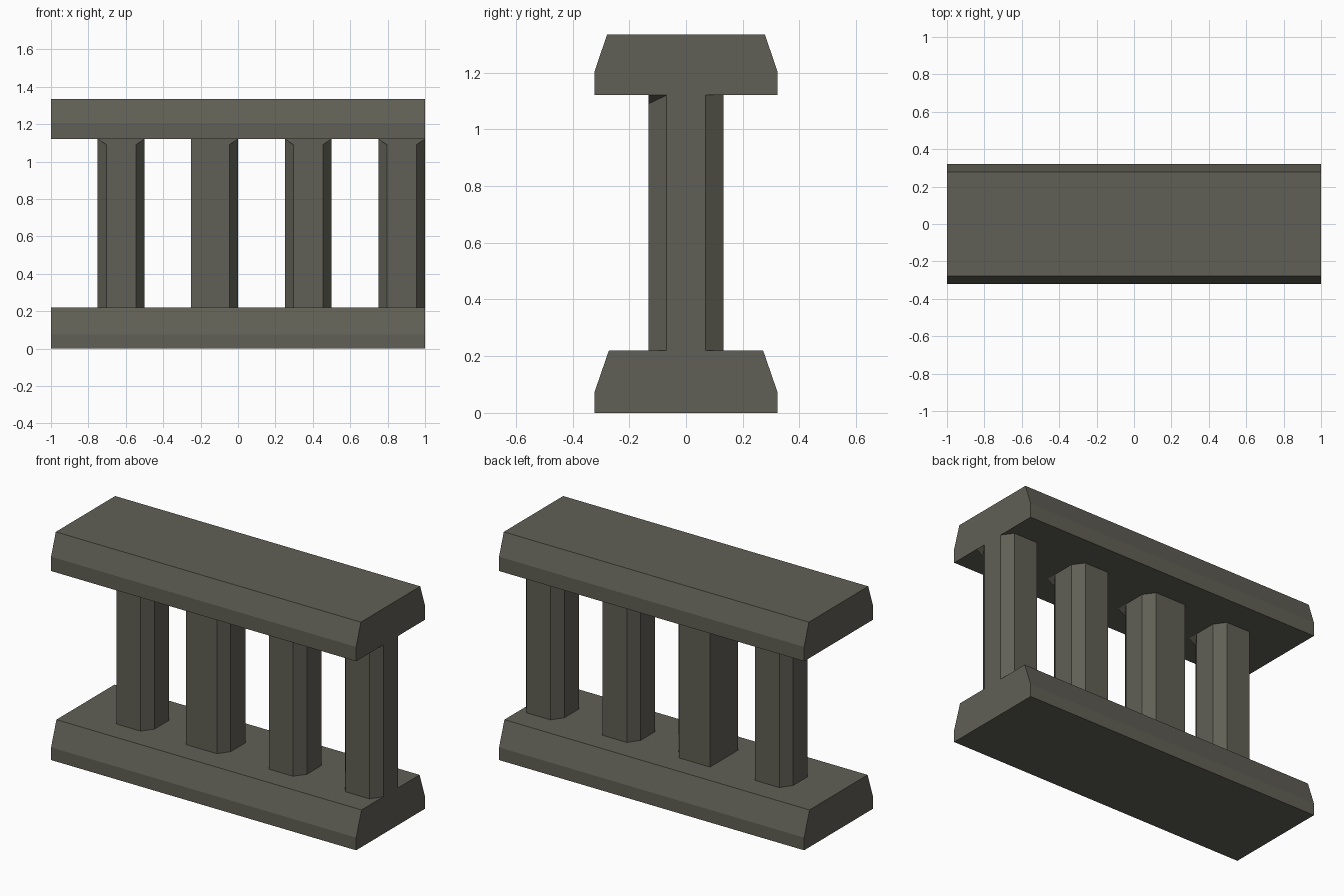
import bpy, bmesh

if "Cube" in bpy.data.objects:
    bpy.data.objects.remove(bpy.data.objects["Cube"])

stone = bpy.data.materials.new("dark_grey_stone")
stone.diffuse_color = (0.118, 0.115, 0.092, 1)
stone.use_nodes = True
stone.node_tree.nodes["Principled BSDF"].inputs["Base Color"].default_value = stone.diffuse_color


def finish(name, bm):
    bmesh.ops.recalc_face_normals(bm, faces=bm.faces)
    me = bpy.data.meshes.new(name)
    bm.to_mesh(me)
    bm.free()
    me.materials.append(stone)
    ob = bpy.data.objects.new(name, me)
    bpy.context.collection.objects.link(ob)


def prism(name, profile, offset):
    """Extrude a closed profile of 3D points along offset."""
    bm = bmesh.new()
    face = bm.faces.new([bm.verts.new(p) for p in profile])
    ext = bmesh.ops.extrude_face_region(bm, geom=[face], use_keep_orig=True)
    verts = [g for g in ext["geom"] if isinstance(g, bmesh.types.BMVert)]
    bmesh.ops.translate(bm, verts=verts, vec=offset)
    finish(name, bm)


def rail(name, z0, z1, z2, top):
    """Long beam with both upper long edges bevelled."""
    half = [(0.322, z0), (0.322, z1), (top, z2)]
    outline = half + [(-y, z) for y, z in reversed(half)]
    prism(name, [(-1, y, z) for y, z in outline], (2, 0, 0))


LOW, HIGH, D, S, C = 0.22, 1.12, 0.132, 0.068, 0.046

# Bottom and top rails
rail("bottom_rail", 0, 0.075, LOW, 0.272)
rail("top_rail", HIGH, 1.205, 1.335, 0.278)

# Chamfered balusters; the second keeps square left corners
for i, x0 in enumerate((-0.75, -0.25, 0.25, 0.75)):
    x1 = x0 + 0.25
    if i == 1:
        left = [(x0, D), (x0, -D)]
    else:
        left = [(x0 + C, D), (x0, S), (x0, -S), (x0 + C, -D)]
    right = [(x1 - C, -D), (x1, -S), (x1, S), (x1 - C, D)]
    prism(f"baluster_{i + 1}", [(x, y, LOW) for x, y in left + right],
          (0, 0, HIGH - LOW))

    # Chamfer stop under the top rail, front side
    bm = bmesh.new()
    for p in [(x0, -D, HIGH), (x1, -D, HIGH), (x0, -S, HIGH), (x1, -S, HIGH),
              (x0 + C, -D, 1.09), (x1 - C, -D, 1.09)]:
        bm.verts.new(p)
    bmesh.ops.convex_hull(bm, input=bm.verts[:])
    finish(f"chamfer_stop_{i + 1}", bm)
